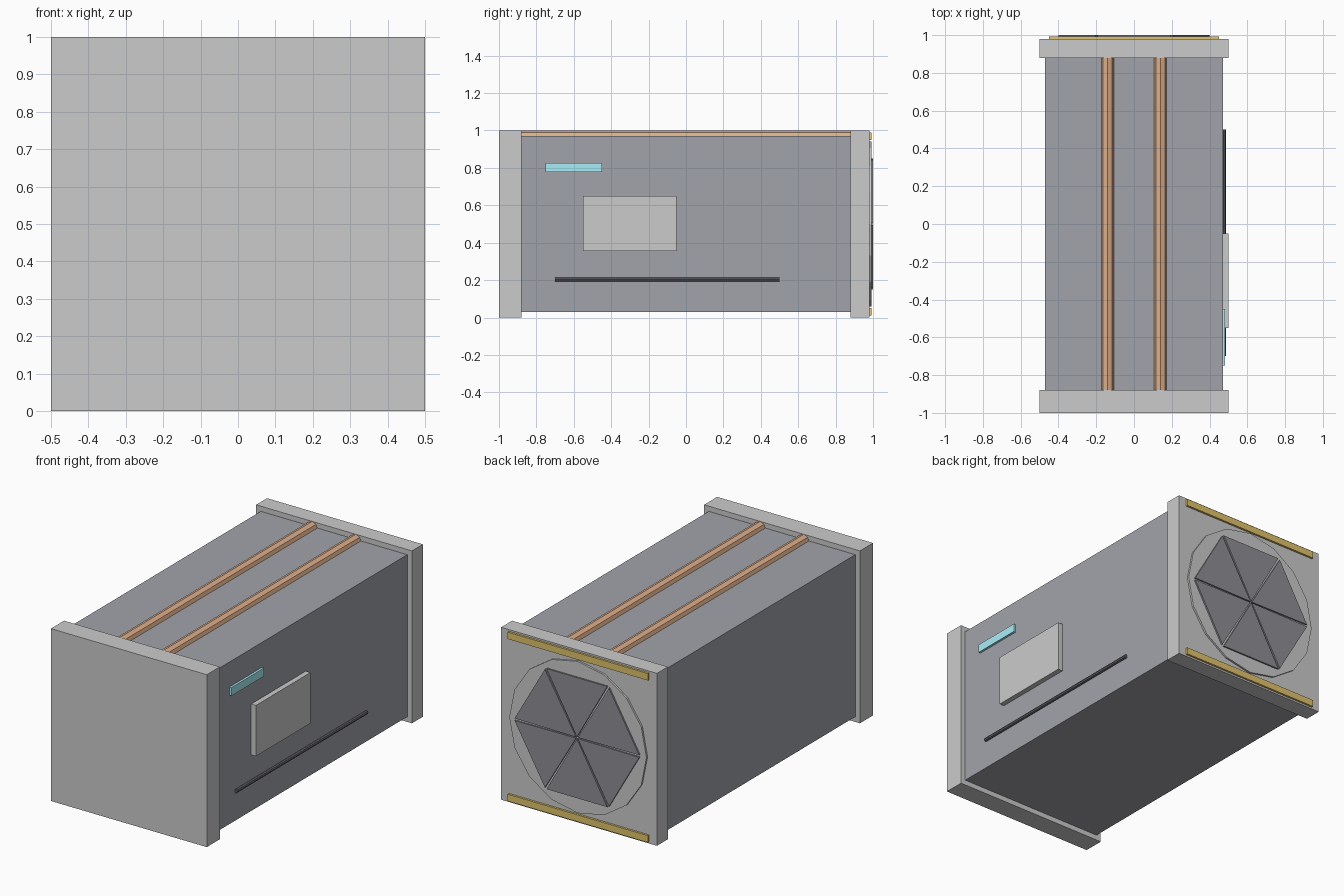
import bpy, bmesh, math
from mathutils import Matrix

if "Cube" in bpy.data.objects:
    bpy.data.objects.remove(bpy.data.objects["Cube"])


def material(name, rgb):
    m = bpy.data.materials.new(name)
    m.diffuse_color = (*rgb, 1)
    m.use_nodes = True
    m.node_tree.nodes["Principled BSDF"].inputs["Base Color"].default_value = m.diffuse_color
    return m


HULL = material("dark_hull", (0.36, 0.37, 0.41))
COPPER = material("copper", (0.72, 0.42, 0.25))
GOLD = material("gold", (0.75, 0.55, 0.15))
CYAN = material("cyan", (0.4, 0.85, 0.92))
DARK = material("dark_metal", (0.13, 0.13, 0.15))
BLADE = material("blade_grey", (0.27, 0.27, 0.3))


def finish(name, bm, mat):
    bmesh.ops.recalc_face_normals(bm, faces=bm.faces)
    me = bpy.data.meshes.new(name)
    bm.to_mesh(me)
    bm.free()
    ob = bpy.data.objects.new(name, me)
    bpy.context.collection.objects.link(ob)
    if mat:
        me.materials.append(mat)
    return ob


def box(name, x, y, z, mat=None):
    """Box from (min, max) ranges on each axis."""
    bm = bmesh.new()
    bmesh.ops.create_cube(bm, size=1)
    for v in bm.verts:
        v.co = [(a + b) / 2 + c * (b - a) for (a, b), c in zip((x, y, z), v.co)]
    return finish(name, bm, mat)


def rod(name, x, z, y0, y1, radius, sides, mat=None):
    """Cylinder running along y."""
    bm = bmesh.new()
    bmesh.ops.create_cone(bm, cap_ends=True, segments=sides, radius1=radius,
                          radius2=radius, depth=y1 - y0,
                          matrix=Matrix.Translation((x, (y0 + y1) / 2, z))
                          @ Matrix.Rotation(math.pi / 2, 4, 'X'))
    return finish(name, bm, mat)


# Main body and end collars
box("body", (-0.47, 0.47), (-0.88, 0.88), (0.03, 0.97), HULL)
box("front_collar", (-0.5, 0.5), (-1, -0.88), (0, 1))
box("back_collar", (-0.5, 0.5), (0.88, 0.98), (0, 1))

# Copper pipes along the roof
for side, x in (("left", -0.14), ("right", 0.14)):
    rod(f"{side}_roof_pipe", x, 0.965, -0.88, 0.88, 0.035, 8, COPPER)

# Fittings on the right side
box("status_light", (0.465, 0.483), (-0.75, -0.45), (0.777, 0.825), CYAN)
box("access_panel", (0.465, 0.5), (-0.55, -0.05), (0.355, 0.65))
rod("side_rail", 0.475, 0.203, -0.7, 0.5, 0.011, 8, DARK)

# Gold seals on the back
for side, z in (("lower", 0.03), ("upper", 0.97)):
    box(f"{side}_seal", (-0.45, 0.45), (0.975, 0.992), (z - 0.02, z + 0.02), GOLD)

# Round hatch with six wedge-shaped iris blades
rod("hatch_ring", 0, 0.5, 0.975, 0.991, 0.44, 16)
gap = math.radians(0.9)
for i in range(6):
    a0, a1 = math.radians(60 * i) + gap, math.radians(60 * i + 60) - gap
    mid = (a0 + a1) / 2
    profile = [(0.006, mid), (0.4, a0), (0.4, a1)]
    bm = bmesh.new()
    face = bm.faces.new([bm.verts.new((r * math.cos(a), 0.985, 0.5 + r * math.sin(a)))
                         for r, a in profile])
    ext = bmesh.ops.extrude_face_region(bm, geom=[face])["geom"]
    bmesh.ops.translate(bm, vec=(0, 0.015, 0),
                        verts=[g for g in ext if isinstance(g, bmesh.types.BMVert)])
    # the starting face is kept as the back cap of the blade
    finish(f"iris_blade_{i + 1}", bm, BLADE)
